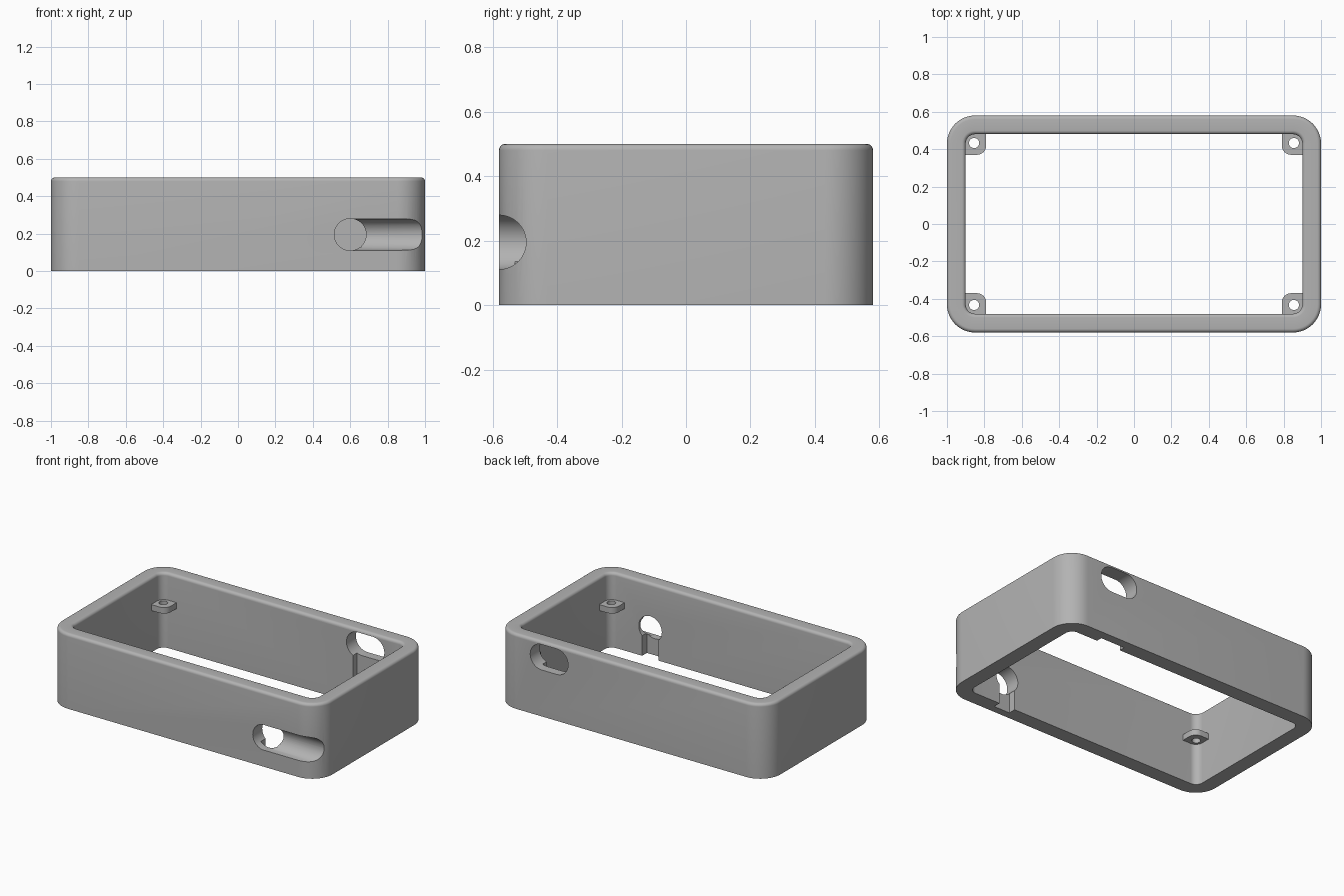
import bpy, bmesh
from math import sin, cos, pi

cube = bpy.data.objects.get("Cube")
if cube:
    bpy.data.objects.remove(cube)

grey = bpy.data.materials.new("plain grey")
grey.use_nodes = True
grey.diffuse_color = (0.45, 0.45, 0.45, 1)
grey.node_tree.nodes["Principled BSDF"].inputs["Base Color"].default_value = (0.45, 0.45, 0.45, 1)

HALF_X, HALF_Y, HEIGHT, WALL = 1.0, 0.58, 0.5, 0.1


def rounded_rect(hx, hy, r, n=12):
    """Outline points of a rounded rectangle, counter-clockwise."""
    pts = []
    for k, (sx, sy) in enumerate([(1, 1), (-1, 1), (-1, -1), (1, -1)]):
        for i in range(n + 1):
            a = (k + i / n) * pi / 2
            pts.append((sx * (hx - r) + r * cos(a), sy * (hy - r) + r * sin(a)))
    return pts


def loft(name, rings, closed):
    """Skin a list of equal-length 3D rings; closed joins last to first."""
    bm = bmesh.new()
    loops = [[bm.verts.new(p) for p in ring] for ring in rings]
    pairs = list(zip(loops, loops[1:]))
    if closed:
        pairs.append((loops[-1], loops[0]))
    else:
        bm.faces.new(loops[0])
        bm.faces.new(loops[-1])
    for a, b in pairs:
        for i in range(len(a)):
            j = (i + 1) % len(a)
            bm.faces.new((a[i], a[j], b[j], b[i]))
    bmesh.ops.recalc_face_normals(bm, faces=bm.faces)
    mesh = bpy.data.meshes.new(name)
    bm.to_mesh(mesh)
    bm.free()
    mesh.materials.append(grey)
    obj = bpy.data.objects.new(name, mesh)
    bpy.context.collection.objects.link(obj)
    return obj


def prism(name, pts, axis, lo, hi):
    """Extrude a 2D outline along x, y or z."""
    place = {"x": lambda p, d: (d, p[0], p[1]),
             "y": lambda p, d: (p[0], d, p[1]),
             "z": lambda p, d: (p[0], p[1], d)}[axis]
    return loft(name, [[place(p, d) for p in pts] for d in (lo, hi)], False)


def shifted(pts, u, v):
    return [(a + u, b + v) for a, b in pts]


def cut(target, cutter):
    cutter.hide_render = True
    mod = target.modifiers.new("cut", "BOOLEAN")
    mod.operation, mod.solver, mod.object = "DIFFERENCE", "EXACT", cutter
    bpy.context.view_layer.objects.active = target
    bpy.ops.object.modifier_apply(modifier=mod.name)
    bpy.data.objects.remove(cutter)


def smooth(obj):
    bpy.ops.object.select_all(action="DESELECT")
    obj.select_set(True)
    bpy.context.view_layer.objects.active = obj
    bpy.ops.object.shade_smooth_by_angle(angle=pi / 6)


# Wall section: straight outside, rounded rim, straight inside
FILLET, STEPS = 0.02, 6
arc = [i / STEPS * pi / 2 for i in range(STEPS + 1)]
outer = [(0, 0)] + [(FILLET * (1 - cos(a)), HEIGHT - FILLET * (1 - sin(a))) for a in arc]
rings = []
for inset, z in outer:
    pts = rounded_rect(HALF_X - inset, HALF_Y - inset, 0.15 - inset)
    rings.append([(x, y, z) for x, y in pts])
for inset, z in reversed(outer):
    pts = rounded_rect(HALF_X - WALL + inset, HALF_Y - WALL + inset, 0.05 + inset)
    rings.append([(x, y, z) for x, y in pts])
frame = loft("frame", rings, True)

# Front cable hole, its inner slot and the outer groove
R, HOLE_X, HOLE_Z = 0.085, 0.6, 0.195
circle = rounded_rect(R, R, R - 0.0005)
cut(frame, prism("front_hole", shifted(circle, HOLE_X, HOLE_Z), "y", -0.7, -0.4))
slot = rounded_rect(0.06, 0.15, 0.0005, 1)
cut(frame, prism("front_slot", shifted(slot, HOLE_X, 0.045), "y", -0.53, -0.4))
groove = rounded_rect(R - 0.001, R - 0.001, R - 0.0015)
cut(frame, prism("groove", shifted(groove, -HALF_Y, HOLE_Z), "x", HOLE_X, 1.1))

# Back oblong opening and its inner slot
oblong = rounded_rect(0.14, R, R - 0.0005)
cut(frame, prism("back_opening", shifted(oblong, 0.605, 0.395), "y", 0.4, 0.7))
slot = rounded_rect(0.09, 0.2, 0.0005, 1)
cut(frame, prism("back_slot", shifted(slot, 0.605, 0.145), "y", 0.4, 0.52))
smooth(frame)

# Corner screw tabs
for side, sx in (("left", 1), ("right", -1)):
    for end, sy in (("front", -1), ("back", 1)):
        tab = prism(f"{end}_{side}_screw_tab",
                    shifted(rounded_rect(0.08, 0.08, 0.05), sx * 0.87, sy * 0.45),
                    "z", 0.28, 0.32)
        hole = rounded_rect(0.027, 0.027, 0.0265, 6)
        cut(tab, prism("screw_hole", shifted(hole, sx * 0.855, sy * 0.433), "z", 0.2, 0.4))
        smooth(tab)
